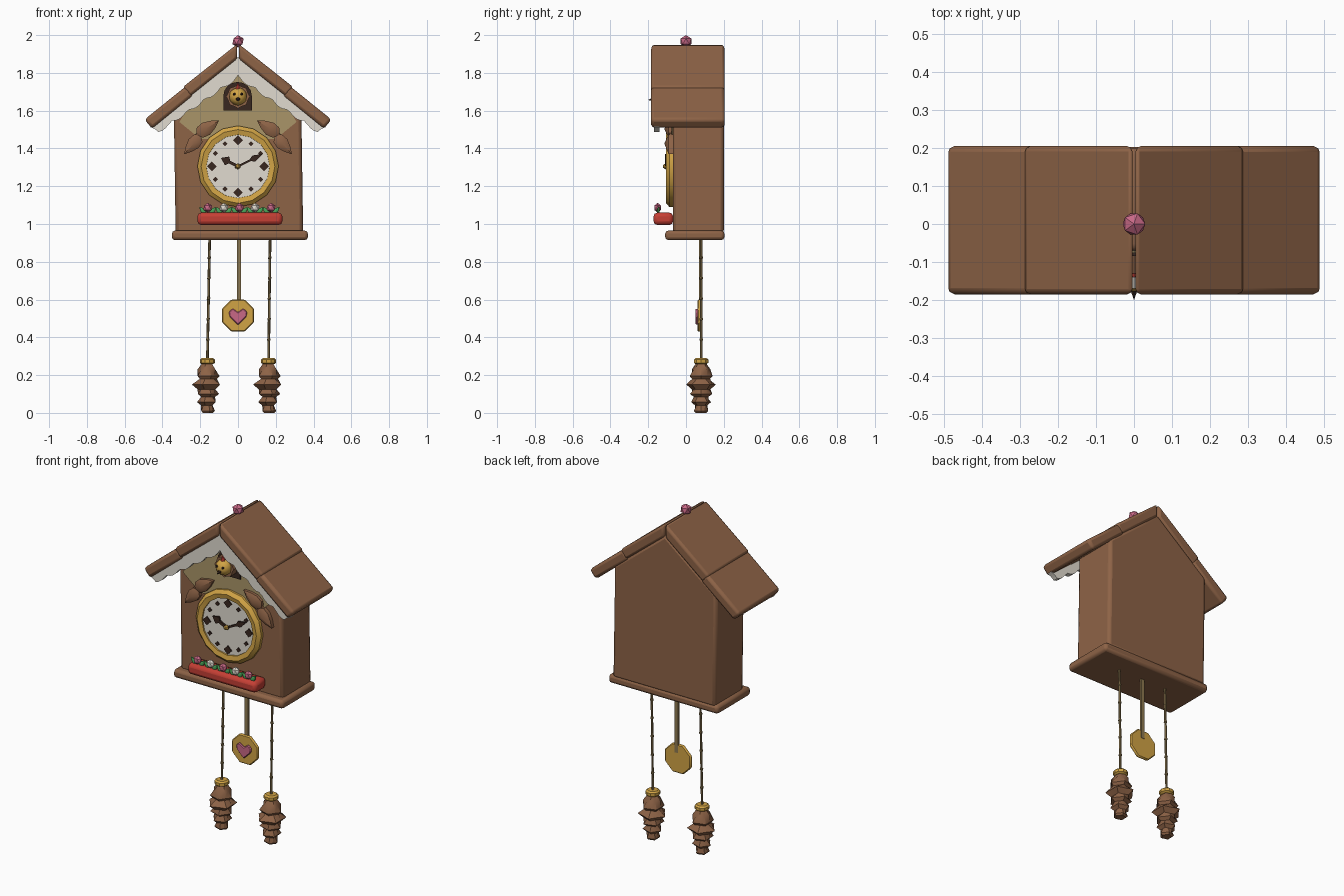
import bpy, bmesh, math
from mathutils import Vector, Matrix

if "Cube" in bpy.data.objects:
    bpy.data.objects.remove(bpy.data.objects["Cube"])

def mat(name, r, g, b):
    m = bpy.data.materials.new(name)
    m.diffuse_color = (r, g, b, 1)
    m.use_nodes = True
    m.node_tree.nodes["Principled BSDF"].inputs["Base Color"].default_value = m.diffuse_color
    return m

BROWN = mat("wood brown", 0.27, 0.125, 0.062)
TAN = mat("pale wood", 0.40, 0.30, 0.14)
WHITE = mat("off white", 0.75, 0.71, 0.63)
GOLD = mat("gold", 0.64, 0.37, 0.06)
DARK = mat("dark brown", 0.04, 0.02, 0.014)
RED = mat("red", 0.56, 0.05, 0.035)
PINK = mat("pink", 0.58, 0.14, 0.24)
GREEN = mat("leaf green", 0.07, 0.38, 0.10)
ROPE = mat("dull brass", 0.27, 0.19, 0.08)

def finish(name, bm, m, bevel=0, segs=2):
    bmesh.ops.recalc_face_normals(bm, faces=bm.faces)
    me = bpy.data.meshes.new(name)
    bm.to_mesh(me)
    bm.free()
    me.materials.append(m)
    o = bpy.data.objects.new(name, me)
    bpy.context.collection.objects.link(o)
    if bevel:
        b = o.modifiers.new("bevel", 'BEVEL')
        b.width, b.segments, b.limit_method = bevel, segs, 'ANGLE'
    return o

def prism(name, pts, y0, y1, m, bevel=0, segs=2):
    """Extrude an x-z outline from y0 to y1."""
    bm = bmesh.new()
    a = [bm.verts.new((x, y0, z)) for x, z in pts]
    b = [bm.verts.new((x, y1, z)) for x, z in pts]
    bm.faces.new(a)
    bm.faces.new(b)
    for i in range(len(pts)):
        j = (i + 1) % len(pts)
        bm.faces.new((a[i], a[j], b[j], b[i]))
    return finish(name, bm, m, bevel, segs)

def box(name, x0, x1, y0, y1, z0, z1, m, bevel=0):
    return prism(name, [(x0, z0), (x1, z0), (x1, z1), (x0, z1)], y0, y1, m, bevel)

def ngon(cx, cz, r, n, turn=0.0):
    return [(cx + r * math.cos(turn + math.tau * i / n),
             cz + r * math.sin(turn + math.tau * i / n)) for i in range(n)]

def ball(name, loc, r, m, scale=(1, 1, 1), sub=1):
    bm = bmesh.new()
    bmesh.ops.create_icosphere(bm, subdivisions=sub, radius=r,
                               matrix=Matrix.Translation(loc) @ Matrix.Diagonal((*scale, 1)))
    return finish(name, bm, m)

def cone(name, a, b, r1, r2, n, m):
    a, b = Vector(a), Vector(b)
    bm = bmesh.new()
    rot = (b - a).to_track_quat('Z', 'Y').to_matrix().to_4x4()
    bmesh.ops.create_cone(bm, cap_ends=True, segments=n, radius1=r1, radius2=r2,
                          depth=(b - a).length, matrix=Matrix.Translation((a + b) / 2) @ rot)
    return finish(name, bm, m)

def lathe(name, rings, n, m, axis_z=None, centre=(0, 0, 0), notch=0.0, closed=False):
    """Revolve (radius, height) rings; notch pulls in alternate corners."""
    bm = bmesh.new()
    loops = []
    for k, (r, h) in enumerate(rings):
        loop = []
        for i in range(n):
            t = math.tau * i / n
            q = r * (1 - notch * ((i + k // 2) % 2))
            p = Vector((q * math.cos(t), q * math.sin(t), h))
            if axis_z is False:                      # revolve about y instead
                p = Vector((p.x, p.z, p.y))
            loop.append(bm.verts.new(p + Vector(centre)))
        loops.append(loop)
    pairs = list(zip(loops, loops[1:])) + ([(loops[-1], loops[0])] if closed else [])
    for u, v in pairs:
        for i in range(n):
            j = (i + 1) % n
            bm.faces.new((u[i], u[j], v[j], v[i]))
    if not closed:
        bm.faces.new(loops[0])
        bm.faces.new(loops[-1])
    return finish(name, bm, m)

def leaf(name, base, tip, width, y, rise, m):
    """Pointed leaf with a raised middle rib, lying on a front wall."""
    b, t = Vector(base), Vector(tip)
    d = t - b
    s = Vector((-d.y, d.x)).normalized() * width / 2
    prof = [(0.0, 0.25), (0.12, 0.85), (0.4, 1.0), (0.72, 0.6)]
    pts = [b + d * u + s * w for u, w in prof] + [t] + [b + d * u - s * w for u, w in prof[::-1]]
    bm = bmesh.new()
    back = [bm.verts.new((p.x, y, p.y)) for p in pts]
    rim = [bm.verts.new((p.x, y - rise * 0.5, p.y)) for p in pts]
    c = b + d * 0.4
    top = bm.verts.new((c.x, y - rise, c.y))
    bm.faces.new(back)
    for i in range(len(pts)):
        j = (i + 1) % len(pts)
        bm.faces.new((back[i], back[j], rim[j], rim[i]))
        bm.faces.new((rim[i], rim[j], top))
    return finish(name, bm, m)

# House, pale gable and base board
prism("house_body", [(-0.33, 0.95), (0.345, 0.95), (0.335, 1.62), (0, 1.89), (-0.34, 1.62)],
      -0.07, 0.2, BROWN, 0.018)
prism("gable_panel", [(-0.31, 1.54), (-0.2, 1.45), (0.2, 1.45), (0.31, 1.54), (0.24, 1.66),
                      (0, 1.86), (-0.24, 1.66)], -0.076, -0.068, TAN)
box("base_board", -0.35, 0.37, -0.11, 0.203, 0.915, 0.965, BROWN, 0.016)

# Roof boards and scalloped white trim under the eaves
for s, side in ((-1, "left"), (1, "right")):
    upper = [(0.004, 1.953), (0.292, 1.725), (0.254, 1.676), (0.004, 1.875)]
    lower = [(0.275, 1.73), (0.495, 1.553), (0.455, 1.505), (0.237, 1.682)]
    prism("upper_roof_" + side, [(s * x, z) for x, z in upper], -0.185, 0.205, BROWN, 0.014)
    prism("lower_roof_" + side, [(s * x, z) for x, z in lower], -0.185, 0.205, BROWN, 0.016)
    edge = [(0, 1.885), (0.465, 1.513)]
    wave = []
    for i in range(25):
        f = 1 - i / 24
        drop = 0.04 + 0.045 * (1 - f) + 0.02 * abs(math.sin(f * 5 * math.pi))
        wave.append((0.44 * f, 1.872 - 0.345 * f - drop * (0.6 if i == 0 else 1)))
    prism("eave_trim_" + side, [(s * x, z) for x, z in edge + wave], -0.17, -0.14, WHITE)
    # Carved leaves beside the dial
    leaf("upper_leaf_" + side, (s * 0.215, 1.475), (s * 0.10, 1.548), 0.075, -0.07, 0.045, BROWN)
    leaf("lower_leaf_" + side, (s * 0.20, 1.465), (s * 0.285, 1.37), 0.07, -0.07, 0.045, BROWN)
    cone("leaf_stem_" + side, (s * 0.235, -0.08, 1.455), (s * 0.2, -0.08, 1.49), 0.008, 0.008, 6, BROWN)
ball("roof_finial", (0, 0, 1.967), 0.033, PINK)

# Clock dial
C = 1.305
lathe("dial_rim", [(0.165, -0.06), (0.215, -0.06), (0.215, -0.088), (0.195, -0.106), (0.168, -0.1)],
      16, GOLD, axis_z=False, centre=(0, 0, C), closed=True)
prism("dial_face", ngon(0, C, 0.172, 16), -0.092, -0.06, WHITE)
for k in range(12):
    t = math.tau * k / 12
    r = 0.026 if k % 3 == 0 else 0.014
    prism("hour_mark", ngon(0.138 * math.cos(t), C + 0.138 * math.sin(t), r, 4), -0.098, -0.09, DARK)

def hand(name, tip, w):
    d = Vector(tip)
    s = Vector((-d.y, d.x)).normalized() * w
    o = [d * -0.12 + s * .5, d * 0.5 + s * .5, d * 0.65 + s * 1.6, d, d * 0.65 - s * 1.6,
         d * 0.5 - s * .5, d * -0.12 - s * .5]
    prism(name, [(p.x, C + p.y) for p in o], -0.112, -0.102, DARK)

hand("hour_hand", (-0.09, 0.045), 0.016)
hand("minute_hand", (0.13, 0.065), 0.011)
ball("dial_knob", (0, -0.108, C), 0.016, GOLD)

# Arched door and the bird looking out
arch = [(-0.077, 1.6), (0.073, 1.6)] + [(-0.002 + 0.075 * math.cos(math.pi * i / 8),
                                         1.68 + 0.072 * math.sin(math.pi * i / 8)) for i in range(9)]
prism("door_opening", arch, -0.084, -0.07, DARK)
prism("head_feathers", [(x * (0.88 if i % 2 else 1), 1.675 + (z - 1.675) * (0.88 if i % 2 else 1))
                        for i, (x, z) in enumerate(ngon(0, 1.675, 0.063, 16))], -0.13, -0.075, BROWN)
ball("bird_head", (0, -0.13, 1.675), 0.048, GOLD, sub=2)
cone("beak", (0, -0.165, 1.663), (0, -0.2, 1.656), 0.014, 0.0, 6, DARK)
cone("crest", (0, -0.14, 1.715), (0, -0.14, 1.748), 0.014, 0.002, 6, RED)
for s in (-1, 1):
    ball("bird_eye", (s * 0.02, -0.171, 1.688), 0.008, DARK)

# Flower box
box("flower_box", -0.215, 0.235, -0.172, -0.068, 0.995, 1.06, RED, 0.02)
for i, x in enumerate((-0.16, -0.075, 0.008, 0.09, 0.175)):
    ball("flower", (x, -0.15, 1.086), 0.026, WHITE if i % 2 else PINK, (1, 0.8, 1))
    for s in (-1, 1):
        leaf("flower_leaf", (x + s * 0.012, 1.055), (x + s * 0.045, 1.09), 0.026, -0.14, 0.016, GREEN)

# Pendulum with heart
box("pendulum_rod", -0.005, 0.017, 0.07, 0.082, 0.55, 0.93, ROPE)
prism("pendulum_disc", ngon(0, 0.515, 0.092, 8, math.pi / 8), 0.062, 0.08, GOLD, 0.005, 1)
heart = [(0, 0.465), (0.045, 0.51), (0.048, 0.535), (0.028, 0.553), (0, 0.533)]
prism("pendulum_heart", heart + [(-x, z) for x, z in heart[:0:-1] if x], 0.05, 0.064, PINK, 0.004, 1)

# Chains with beads, gold caps and pine cone weights
cone_rings = [(0.03, 0.005), (0.04, 0.015), (0.034, 0.045), (0.055, 0.062), (0.04, 0.09),
              (0.062, 0.105), (0.052, 0.13), (0.082, 0.155), (0.05, 0.185), (0.064, 0.2),
              (0.052, 0.235), (0.03, 0.265)]
for s, top in ((-1, -0.15), (1, 0.17)):
    x = s * 0.162
    cone("chain", (x, 0.08, 0.28), (top, 0.08, 0.93), 0.007, 0.007, 6, ROPE)
    for k in range(1, 6):
        f = k / 6
        ball("chain_bead", (x + (top - x) * f, 0.08, 0.28 + 0.65 * f), 0.011, ROPE)
    lathe("weight_cap", [(0.03, 0.258), (0.04, 0.265), (0.04, 0.282), (0.03, 0.29)], 10, GOLD,
          centre=(x, 0.08, 0))
    lathe("pine_cone", [(r, h - 0.005) for r, h in cone_rings], 10, BROWN, centre=(x, 0.08, 0), notch=0.22)

# Smooth the gentle edges only
for o in bpy.context.scene.objects:
    o.select_set(True)
    bpy.context.view_layer.objects.active = o
bpy.ops.object.shade_smooth_by_angle(angle=math.radians(32))
